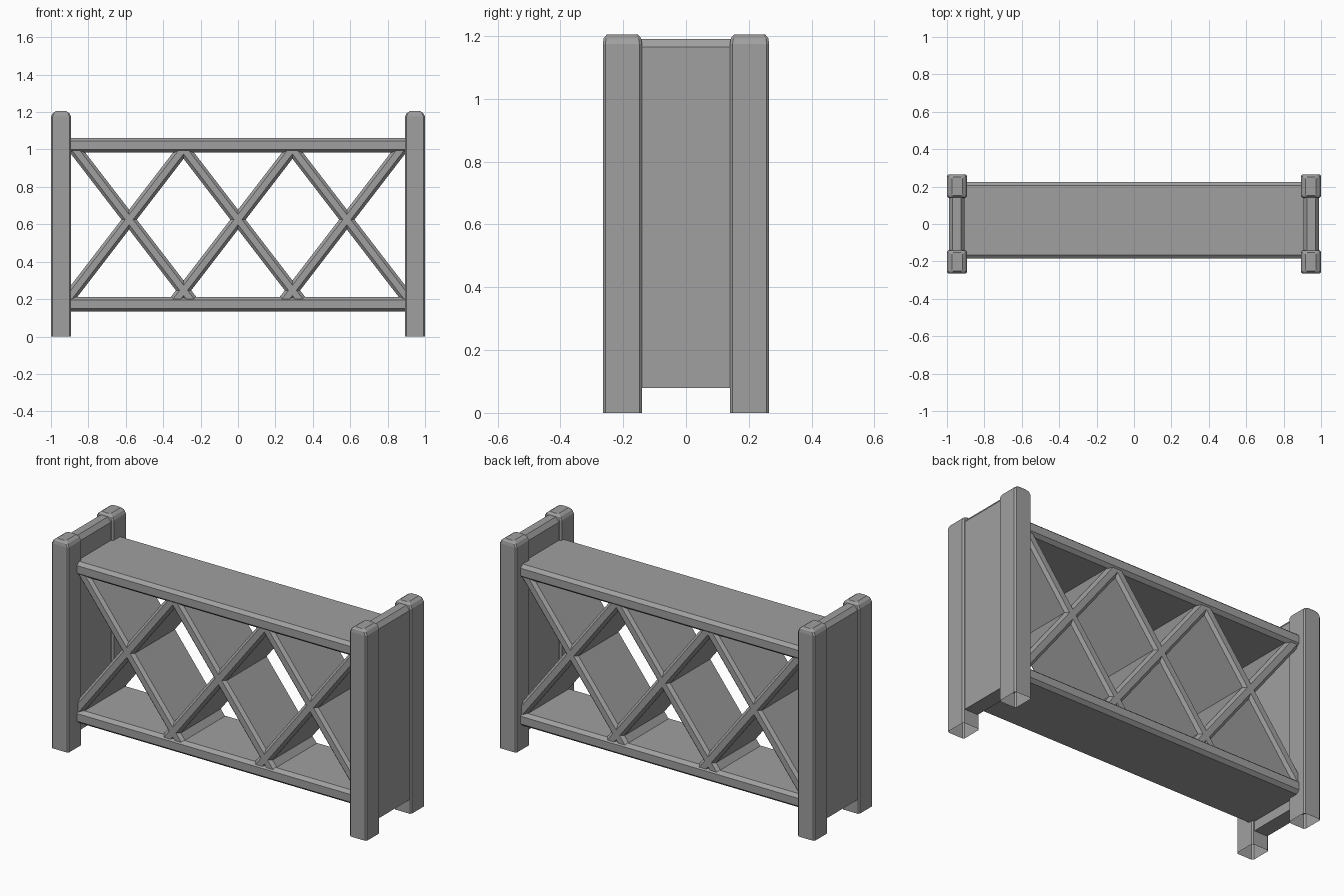
import bpy
import bmesh
from mathutils import Vector

cube = bpy.data.objects.get("Cube")
if cube:
    bpy.data.objects.remove(cube, do_unlink=True)

grey = bpy.data.materials.new("plain grey")
grey.use_nodes = True
colour = (0.35, 0.35, 0.35, 1)
grey.diffuse_color = colour
grey.node_tree.nodes["Principled BSDF"].inputs["Base Color"].default_value = colour


def octagon(hw, hh, cx, cy):
    """Chamfered rectangle with half sizes hw, hh and corner cuts cx, cy."""
    return [(hw - cx, -hh), (hw, cy - hh), (hw, hh - cy), (hw - cx, hh),
            (cx - hw, hh), (-hw, hh - cy), (-hw, cy - hh), (cx - hw, -hh)]


def loft(name, rings, cap_start=True):
    """Skin matching rings of points into one solid part."""
    bm = bmesh.new()
    loops = [[bm.verts.new(p) for p in ring] for ring in rings]
    n = len(loops[0])
    for a, b in zip(loops, loops[1:]):
        for i in range(n):
            j = (i + 1) % n
            bm.faces.new((a[i], a[j], b[j], b[i]))
    bm.faces.new(loops[-1])
    if cap_start:
        bm.faces.new(loops[0][::-1])
    bmesh.ops.recalc_face_normals(bm, faces=bm.faces[:])
    mesh = bpy.data.meshes.new(name)
    bm.to_mesh(mesh)
    bm.free()
    mesh.materials.append(grey)
    obj = bpy.data.objects.new(name, mesh)
    bpy.context.collection.objects.link(obj)
    return obj


# Corner posts: hollow underneath, softened top
for sx, side in ((1, "left"), (-1, "right")):
    for sy, end in ((-1, "front"), (1, "back")):
        centre = Vector((sx * 0.946, sy * 0.2025, 0))
        rings = []
        for z, dx, dy in ((0, 0, 0), (1.175, 0, 0), (1.193, 0.009, 0.003), (1.205, 0.026, 0.013)):
            section = octagon(0.054 - dx, 0.0625 - dy, 0.008, 0.008)
            rings.append([centre + Vector((x, y, z)) for x, y in section])
        loft(f"{end}_{side}_post", rings, cap_start=False)

    # End panel between the posts, chamfered along the top
    profile = [(0.905, 0.08), (0.99, 0.08), (0.99, 1.165),
               (0.97, 1.19), (0.925, 1.19), (0.905, 1.165)]
    loft(f"{side}_end_panel", [[(sx * x, y, z) for x, z in profile] for y in (-0.16, 0.16)])

# Shelves with chamfered long edges
MID_Y = 0.02
for name, z in (("top_shelf", 1.022), ("bottom_shelf", 0.173)):
    section = octagon(0.205, 0.039, 0.02, 0.017)
    loft(name, [[(x, MID_Y + y, z + h) for y, h in section] for x in (-0.915, 0.915)])

# Crossing slats, cut level where they meet the shelves
CROSS_Z, SLOPE = 0.625, 1.3
section = octagon(0.041, 0.197, 0.02, 0.016)
for i, cx in enumerate((-0.582, 0, 0.582)):
    for lean, label in ((1, "rising"), (-1, "falling")):
        rings = []
        for z in (0.2, 1.0):
            shift = cx + lean * (z - CROSS_Z) / SLOPE
            rings.append([(shift + x, MID_Y + y, z) for x, y in section])
        loft(f"{label}_slat_{i + 1}", rings)
